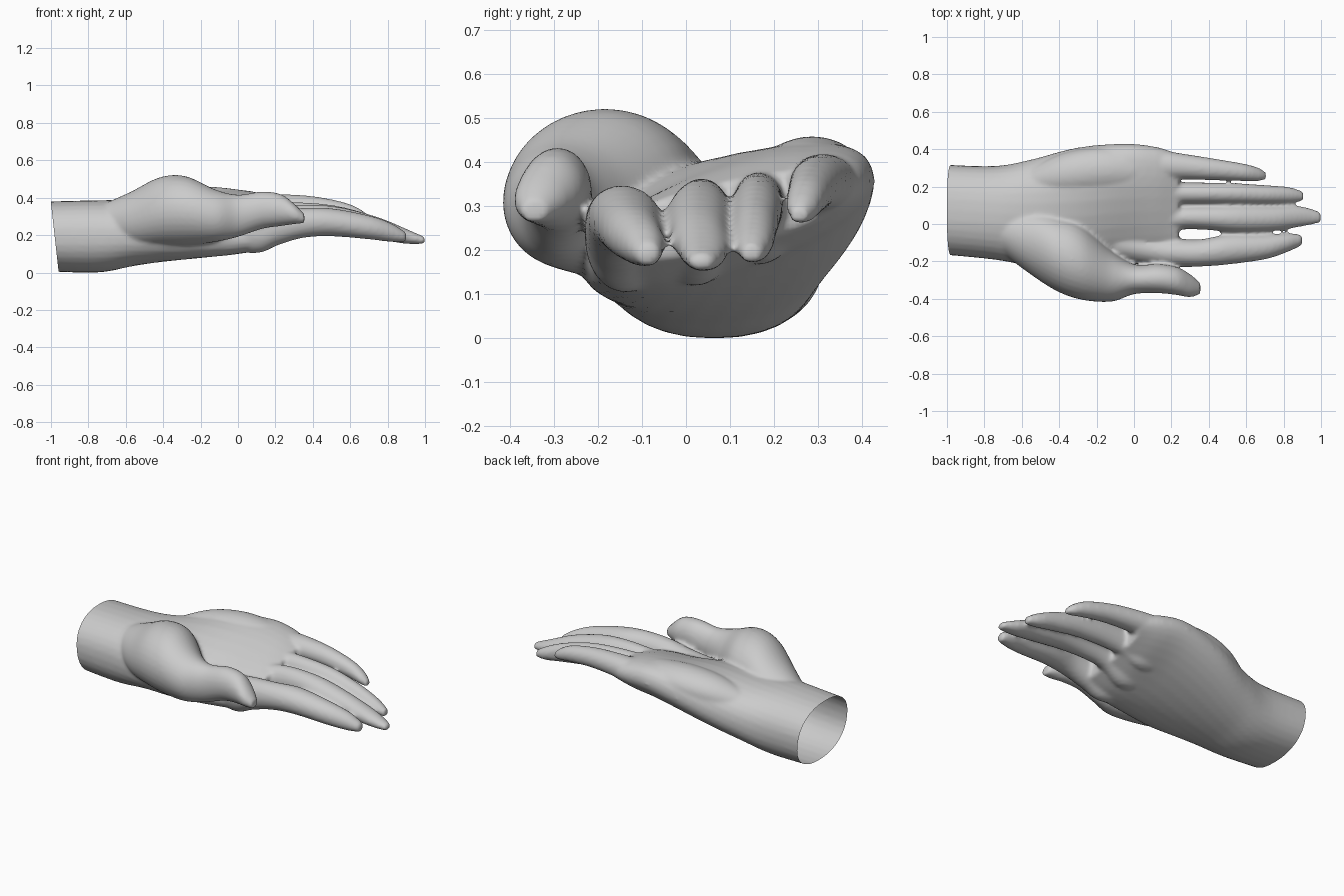
import bpy, bmesh, math
from mathutils import Vector

if "Cube" in bpy.data.objects:
    bpy.data.objects.remove(bpy.data.objects["Cube"])

skin = bpy.data.materials.new("plain_grey")
skin.diffuse_color = (0.6, 0.6, 0.6, 1)
skin.use_nodes = True
skin.node_tree.nodes["Principled BSDF"].inputs["Base Color"].default_value = skin.diffuse_color


def spline(a, b, c, d, t):
    """Catmull-Rom blend of four stations."""
    return [0.5 * (2 * q + (r - p) * t + (2 * p - 5 * q + 4 * r - s) * t * t
                   + (3 * q - p - 3 * r + s) * t ** 3) for p, q, r, s in zip(a, b, c, d)]


def loft(bm, stations, power=1.0, sides=32, steps=6):
    """Closed tube along x; station = x, y, z, half width, half height, tilt."""
    st = [tuple(s) + (0,) * (6 - len(s)) for s in stations]
    path = []
    for i in range(len(st) - 1):
        quad = (st[max(i - 1, 0)], st[i], st[i + 1], st[min(i + 2, len(st) - 1)])
        path += [spline(*quad, k / steps) for k in range(steps)]
    path.append(st[-1])
    rings = []
    for x, y, z, w, h, tilt in path:
        ring, ct, s_t = [], math.cos(math.radians(tilt)), math.sin(math.radians(tilt))
        for k in range(sides):
            a = 2 * math.pi * k / sides
            u = w * math.copysign(abs(math.cos(a)) ** power, math.cos(a))
            v = h * math.copysign(abs(math.sin(a)) ** power, math.sin(a))
            ring.append(bm.verts.new((x, y + u * ct - v * s_t, z + u * s_t + v * ct)))
        rings.append(ring)
    for r0, r1 in zip(rings, rings[1:]):
        for k in range(sides):
            j = (k + 1) % sides
            bm.faces.new((r0[k], r0[j], r1[j], r1[k]))
    bm.faces.new(rings[0][::-1])
    bm.faces.new(rings[-1])


bm = bmesh.new()

# wrist and palm
loft(bm, [(-1.06, .08, .20, .24, .185), (-.75, .06, .20, .25, .193),
          (-.55, .06, .22, .285, .175, 5), (-.3, .08, .255, .335, .16, 14),
          (-.05, .105, .275, .34, .13, 20), (.12, .10, .28, .325, .11, 18),
          (.24, .09, .285, .29, .075, 13)], power=0.88)

# heel of the palm on the little finger side
loft(bm, [(-.6, .22, .30, .05, .05), (-.4, .26, .345, .11, .09),
          (-.2, .285, .365, .125, .1), (0, .29, .365, .11, .085),
          (.15, .29, .36, .06, .05)])

# thumb mound and thumb
loft(bm, [(-.75, -.02, .26, .1, .1), (-.58, -.08, .285, .17, .15),
          (-.42, -.155, .33, .2, .185), (-.28, -.205, .335, .2, .187),
          (-.12, -.28, .31, .135, .14), (0, -.295, .31, .08, .113),
          (.13, -.292, .34, .078, .1), (.23, -.305, .34, .075, .085),
          (.3, -.33, .32, .062, .055), (.355, -.345, .295, .03, .025)])

# four fingers
fingers = [
    [(-.1, -.1, .23, .09, .1), (.1, -.14, .22, .085, .11), (.22, -.153, .25, .078, .095),
     (.35, -.155, .272, .073, .08), (.5, -.137, .275, .08, .075), (.7, -.123, .248, .066, .064),
     (.82, -.1, .22, .05, .05), (.9, -.085, .195, .028, .025)],
    [(-.1, .03, .25, .09, .1), (.1, .02, .235, .085, .11), (.25, .035, .275, .066, .088),
     (.38, .035, .287, .066, .083), (.55, .03, .28, .073, .075), (.75, .03, .242, .066, .06),
     (.9, .04, .2, .053, .04), (1.0, .035, .178, .028, .018)],
    [(-.1, .17, .28, .07, .09), (.1, .17, .275, .075, .1), (.25, .165, .305, .06, .08),
     (.5, .163, .298, .056, .07), (.7, .158, .26, .05, .058), (.83, .155, .222, .042, .042),
     (.905, .148, .198, .025, .022)],
    [(-.1, .31, .35, .08, .08), (.1, .315, .35, .085, .075), (.25, .308, .36, .07, .065),
     (.42, .293, .355, .058, .057), (.58, .277, .33, .047, .048),
     (.66, .266, .305, .037, .036), (.705, .257, .285, .02, .02)],
]
for f in fingers:
    loft(bm, f, sides=24)

me = bpy.data.meshes.new("hand")
bm.to_mesh(me)
bm.free()
hand = bpy.data.objects.new("hand", me)
bpy.context.collection.objects.link(hand)

# fuse the parts into one skin and soften the joins
rm = hand.modifiers.new("fuse", 'REMESH')
rm.mode = 'VOXEL'
rm.voxel_size = 0.011
sm = hand.modifiers.new("soften", 'SMOOTH')
sm.factor = 0.5
sm.iterations = 6
dg = bpy.context.evaluated_depsgraph_get()
fused = bpy.data.meshes.new_from_object(hand.evaluated_get(dg))
hand.modifiers.clear()
hand.data = fused

# open the wrist with a slightly slanted cut
bm = bmesh.new()
bm.from_mesh(fused)
bmesh.ops.bisect_plane(bm, geom=bm.verts[:] + bm.edges[:] + bm.faces[:],
                       plane_co=Vector((-1, 0, .38)), plane_no=Vector((.36, 0, .04)),
                       clear_inner=True)
low = min(v.co.z for v in bm.verts)
for v in bm.verts:
    v.co.z -= low
for f in bm.faces:
    f.smooth = True
bm.to_mesh(fused)
bm.free()
fused.materials.clear()
fused.materials.append(skin)
